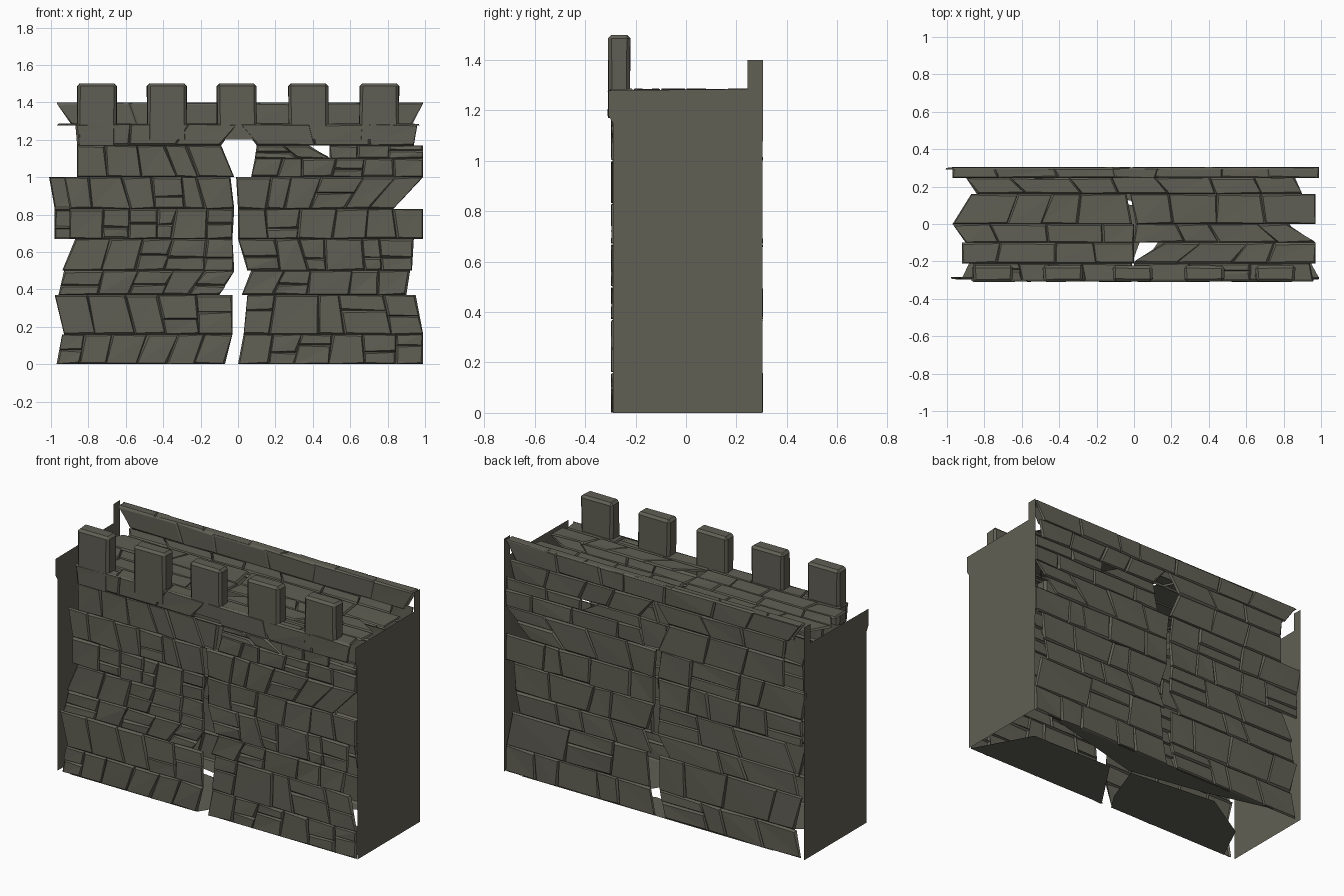
import bpy, bmesh, random
from mathutils import Vector

if "Cube" in bpy.data.objects:
    bpy.data.objects.remove(bpy.data.objects["Cube"])

random.seed(7)
R = random.uniform

stone = bpy.data.materials.new("dark stone")
stone.diffuse_color = (0.118, 0.115, 0.09, 1)
stone.use_nodes = True
stone.node_tree.nodes["Principled BSDF"].inputs["Base Color"].default_value = stone.diffuse_color


def finish(name, bm):
    me = bpy.data.meshes.new(name)
    bm.to_mesh(me)
    bm.free()
    me.materials.append(stone)
    ob = bpy.data.objects.new(name, me)
    bpy.context.collection.objects.link(ob)
    return ob


def add_stone(bm, quad, place, depth):
    """One raised block: rim on the mortar plane, face pushed out with chipped corners."""
    q = [Vector(p) for p in quad]
    c = sum(q, Vector((0, 0))) / 4
    inner = []
    for p in q:
        d = c - p
        inset = Vector((min(abs(d.x) * .5, R(.002, .012)) * (1 if d.x > 0 else -1),
                        min(abs(d.y) * .5, R(.002, .012)) * (1 if d.y > 0 else -1)))
        inner.append((p + inset, depth * R(.55, 1)))
    lo = [bm.verts.new(place(p.x, p.y, 0)) for p in q]
    hi = [bm.verts.new(place(p.x, p.y, d)) for p, d in inner]
    bm.faces.new((hi[0], hi[1], hi[2]))
    bm.faces.new((hi[0], hi[2], hi[3]))
    for i in range(4):
        j = (i + 1) % 4
        bm.faces.new((lo[i], lo[j], hi[j], hi[i]))


def masonry(name, courses, place, width=.2, depth=.014, split=.25):
    """Courses are (v0, v1, left0, left1, right0, right1), cut into irregular stones."""
    bm = bmesh.new()
    for v0, v1, l0, l1, r0, r1 in courses:
        n = max(1, round((r0 + r1 - l0 - l1) / 2 / (width * R(.85, 1.15))))
        cuts = [(l0, l1)]
        for i in range(1, n):
            t = (i + R(-.28, .28)) / n
            s = R(-.012, .012)
            cuts.append((l0 + (r0 - l0) * t + s, l1 + (r1 - l1) * t - s))
        cuts.append((r0, r1))
        for (a0, a1), (b0, b1) in zip(cuts, cuts[1:]):
            if random.random() < split:
                t = R(.35, .65)
                vm, am, bm_ = v0 + (v1 - v0) * t, a0 + (a1 - a0) * t, b0 + (b1 - b0) * t
                parts = [((a0, v0), (b0, v0), (bm_, vm), (am, vm)),
                         ((am, vm), (bm_, vm), (b1, v1), (a1, v1))]
            else:
                parts = [((a0, v0), (b0, v0), (b1, v1), (a1, v1))]
            for quad in parts:
                add_stone(bm, quad, place, depth)
    return finish(name, bm)


def polygons(name, polys):
    bm = bmesh.new()
    for pts in polys:
        bm.faces.new([bm.verts.new(p) for p in pts])
    return finish(name, bm)


# Wall courses: z0, z1, left end, crack left side, crack right side, right end
table = [
    (.00, .16, -.97, -.94, -.07, -.03, .00, .03, .99, .99),
    (.16, .37, -.93, -.98, -.03, -.03, .03, .05, .99, .95),
    (.37, .50, -.96, -.93, -.10, -.02, .02, .07, .90, .92),
    (.50, .67, -.94, -.87, -.02, -.03, .05, .00, .93, .94),
    (.67, .83, -.90, -.90, -.03, -.02, .00, .00, .99, .99),
    (.83, 1.0, -.90, -.93, -.02, -.04, .00, -.01, .83, .99),
]


def wall_courses(shift):
    rows = []
    for i, (z0, z1, l0, l1, a0, a1, b0, b1, r0, r1) in enumerate(table):
        s = shift if i >= 4 else 0
        rows += [(z0, z1, l0 - s, l1 - s, a0, a1), (z0, z1, b0, b1, r0, r1)]
    # upper course with a wedge-shaped gap on the right
    rows += [(1.0, 1.17, -.86, -.86, -.02, -.09),
             (1.0, 1.10, .07, .09, .99, .99),
             (1.10, 1.17, .09, .10, .49, .38),
             (1.10, 1.17, .49, .49, .99, .99)]
    return rows


# Front and back walls
masonry("front_wall", wall_courses(0), lambda u, v, d: (u, -.283 - d, v), .17, .015, .35)
ledge = [(1.17, 1.285, -.86, -.87, -.09, -.01), (1.17, 1.285, .10, .01, .94, .96)]
masonry("back_wall", wall_courses(.08) + ledge + [(1.285, 1.4, -.89, -.97, .93, .99)],
        lambda u, v, d: (u, .291 + d, v), .24, .014, .1)

# Projecting ledge under the battlements, with its sloped underside
masonry("front_ledge", ledge, lambda u, v, d: (u, -.298 - d, v), .3, .013, .1)
masonry("ledge_underside", [(-.3, -.285, -.86, -.86, -.09, -.09), (-.3, -.285, .1, .1, .94, .94)],
        lambda u, v, d: (u, v, 1.17), .4, 0, 0)

# Walkway courses, broken around the crack
masonry("walkway", [
    (-.305, -.21, -.87, -.86, -.01, -.01), (-.305, -.21, .01, .00, .96, .94),
    (-.21, -.10, -.92, -.92, .00, .00), (-.21, -.10, .00, .16, .97, .97),
    (-.10, .00, -.90, -.97, .00, .00), (-.10, .00, .00, .01, .97, .82),
    (.00, .16, -.97, -.87, -.01, -.04), (.00, .16, .01, -.02, .97, .97),
    (.16, .25, -.84, -.90, .90, .86)],
    lambda u, v, d: (u, v, 1.275 + d), .24, .012, .08)

# Rear parapet: inner face and coping
masonry("parapet_inner_face", [(1.28, 1.395, -.89, -.97, .93, .99)],
        lambda u, v, d: (u, .25 - d, v), .3, .006, 0)
masonry("parapet_coping", [(.247, .303, -.97, -.97, .99, .99)],
        lambda u, v, d: (u, v, 1.393 + d), .3, .007, .1)

# Battlements: chipped, bevelled blocks
for i, x in enumerate((-.755, -.38, -.005, .375, .755)):
    z0 = 1.17 if i == 0 else 1.2
    bm = bmesh.new()
    bmesh.ops.create_cube(bm, size=1)
    for v in bm.verts:
        top = v.co.z > 0
        v.co = Vector((x + v.co.x * .21, -.265 + v.co.y * .09, 1.5 if top else z0))
        v.co.x += R(-.006, .006)
        v.co.y += R(0, .004) if v.co.y < -.265 else R(-.004, 0)
    bmesh.ops.delete(bm, geom=[f for f in bm.faces if f.calc_center_median().z < z0 + .01],
                     context='FACES')
    edges = [e for e in bm.edges if max(v.co.z for v in e.verts) > 1.4]
    bmesh.ops.bevel(bm, geom=edges, offset=.014, segments=1, affect='EDGES')
    finish("battlement_%d" % (i + 1), bm)

# Flat end plates following the side profile
profile = [(-.29, 0), (.303, 0), (.305, 1.4), (.245, 1.4), (.245, 1.285),
           (-.308, 1.28), (-.308, 1.18), (-.29, 1.15)]
for name, x in (("left_end", -.999), ("right_end", .999)):
    polygons(name, [[(x, y, z) for y, z in profile]])

# Broken underside slabs
slabs = [
    [(.9, .3), (-.8, .3), (-.38, .19), (.12, .1)],
    [(.99, -.29), (.8, .06), (.24, .07), (0, -.29)],
    [(-.07, -.29), (0, -.18), (.1, .09), (-.48, .15), (-.8, -.04), (-.92, -.29)],
]
polygons("underside", [[(x, y, .001) for x, y in s] for s in slabs])
